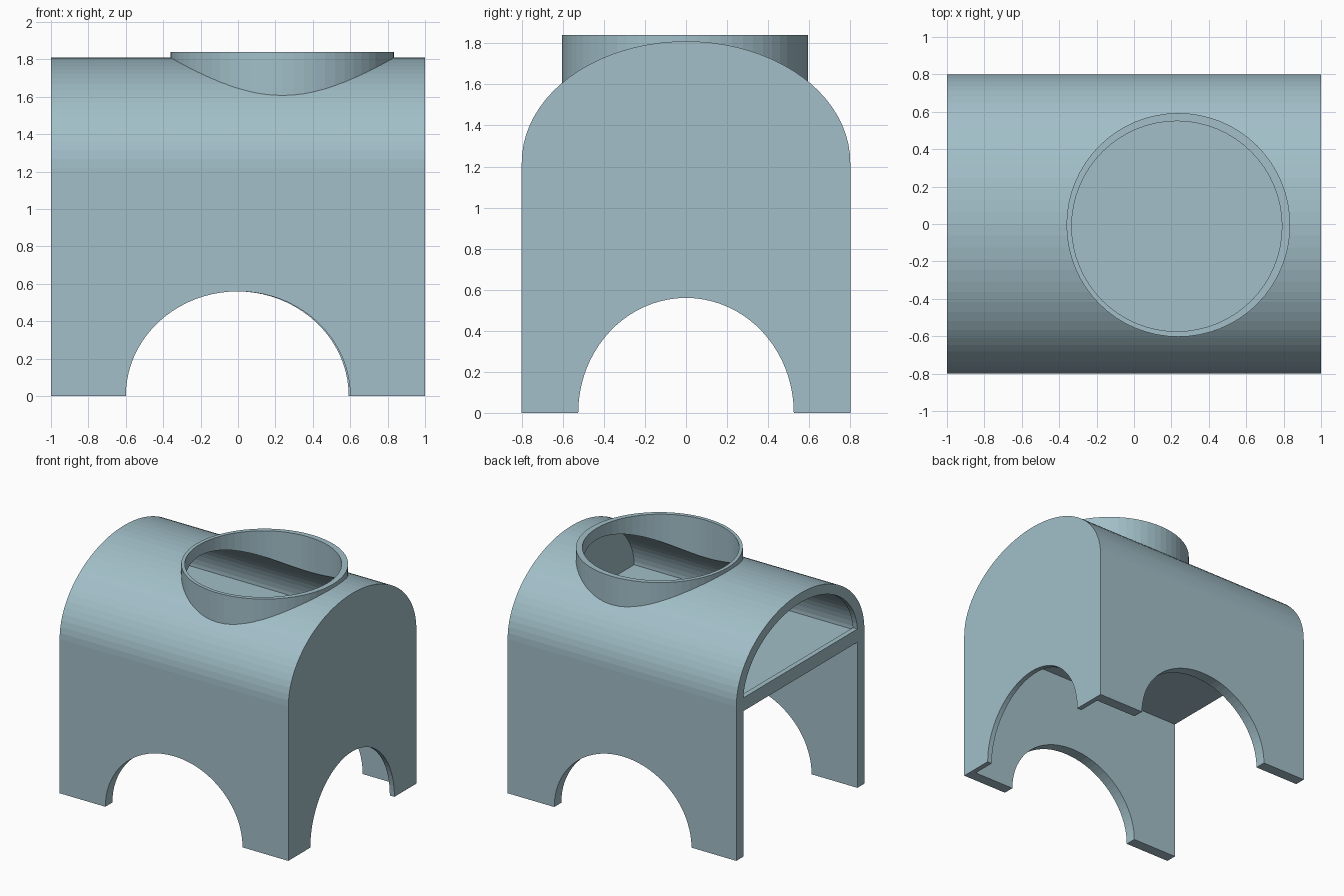
import bpy, bmesh
from math import cos, sin, pi
from mathutils import Vector

if "Cube" in bpy.data.objects:
    bpy.data.objects.remove(bpy.data.objects["Cube"])

SPRING = 1.22           # height where the vaulted roof starts
FLOOR_LOW, FLOOR_TOP, SILL = 1.15, 1.235, 1.255


def prism(name, points, offset):
    """Extrude a closed outline of 3D points along an offset."""
    bm = bmesh.new()
    base = bm.faces.new([bm.verts.new(p) for p in points])
    res = bmesh.ops.extrude_face_region(bm, geom=[base], use_keep_orig=True)
    moved = [g for g in res["geom"] if isinstance(g, bmesh.types.BMVert)]
    bmesh.ops.translate(bm, verts=moved, vec=Vector(offset))
    bmesh.ops.recalc_face_normals(bm, faces=bm.faces[:])
    mesh = bpy.data.meshes.new(name)
    bm.to_mesh(mesh)
    bm.free()
    obj = bpy.data.objects.new(name, mesh)
    bpy.context.collection.objects.link(obj)
    return obj


def arc(a, b, start, end, n):
    return [(a * cos(start + (end - start) * i / n),
             b * sin(start + (end - start) * i / n)) for i in range(n + 1)]


def boolean(obj, other, operation):
    """Apply a boolean and remove the helper object."""
    other.hide_render = True
    mod = obj.modifiers.new(operation, 'BOOLEAN')
    mod.operation, mod.solver, mod.object = operation, 'EXACT', other
    bpy.context.view_layer.objects.active = obj
    bpy.ops.object.modifier_apply(modifier=mod.name)
    bpy.data.objects.remove(other, do_unlink=True)


def vault(name, a, b, low, x0, x1):
    """Vaulted block running along x, flat at its base."""
    outline = [(y, SPRING + z) for y, z in arc(a, b, 0, pi, 40) if SPRING + z > low]
    right = outline[0][0]
    outline = [(right, low)] * (outline[0][1] > low + .001) + outline
    outline += [(-right, low)] * (outline[-1][1] > low + .001)
    return prism(name, [(x0, y, z) for y, z in outline], (x1 - x0, 0, 0))


def disc(name, cx, cy, r, z0, z1):
    ring = arc(r, r, 0, 2 * pi, 64)[:-1]
    return prism(name, [(cx + x, cy + y, z0) for x, y in ring], (0, 0, z1 - z0))


def arch_outline(a, b):
    return [(a, -.1)] + arc(a, b, 0, pi, 40) + [(-a, -.1)]


# vaulted body with a round collar on the roof
body = vault("vaulted_body", .8, .59, 0, -1, 1)
boolean(body, disc("collar", .237, -.005, .598, 1.5, 1.84), 'UNION')

# upper chamber, with a slightly smaller doorway at the left end
boolean(body, vault("chamber", .725, .53, FLOOR_TOP, -.96, .96), 'DIFFERENCE')
boolean(body, vault("doorway", .715, .515, SILL, -1.1, -.9), 'DIFFERENCE')

# lower space, open at the left end
lower = [(-1.1, -.712, -.1), (-1.1, .712, -.1),
         (-1.1, .712, FLOOR_LOW), (-1.1, -.712, FLOOR_LOW)]
boolean(body, prism("lower_space", lower, (2.06, 0, 0)), 'DIFFERENCE')

# opening through the collar
boolean(body, disc("opening", .229, -.012, .562, 1.4, 2), 'DIFFERENCE')

# arches in the front, back and right walls
for y, shift in ((-.9, 0), (.6, -.008)):
    pts = [(x + shift, y, z) for x, z in arch_outline(.6, .56)]
    boolean(body, prism("side_arch", pts, (0, .3, 0)), 'DIFFERENCE')
pts = [(.85, y, z) for y, z in arch_outline(.525, .56)]
boolean(body, prism("end_arch", pts, (.3, 0, 0)), 'DIFFERENCE')

# blue-grey finish
finish = bpy.data.materials.new("blue_grey")
finish.diffuse_color = (.36, .52, .58, 1)
finish.use_nodes = True
finish.node_tree.nodes["Principled BSDF"].inputs["Base Color"].default_value = finish.diffuse_color
body.data.materials.clear()
body.data.materials.append(finish)
